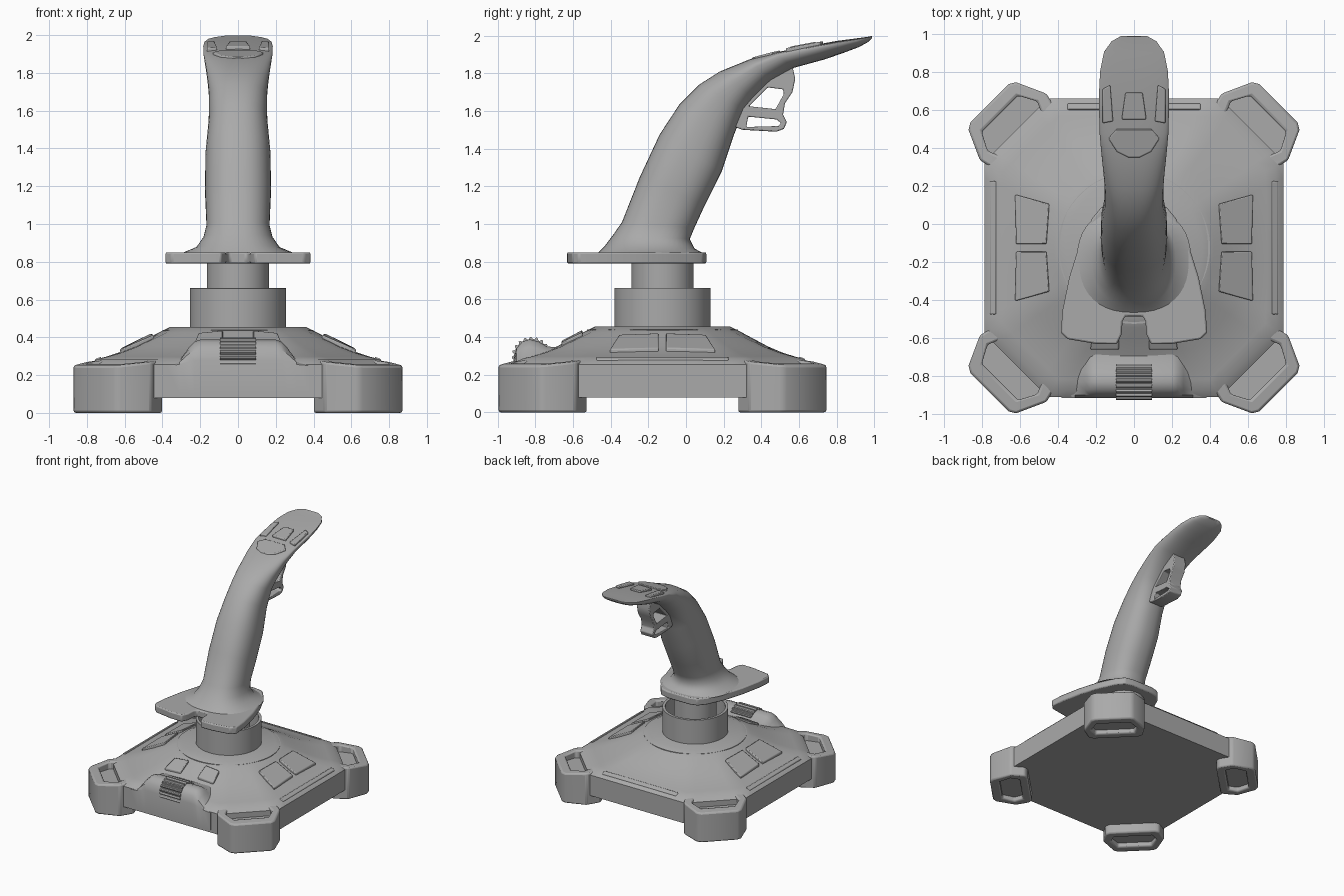
import bpy, bmesh, math
from mathutils import Matrix, Vector

default_cube = bpy.data.objects.get("Cube")
if default_cube:
    bpy.data.objects.remove(default_cube, do_unlink=True)

GREY = (0.4, 0.4, 0.4, 1.0)
material = bpy.data.materials.new("matte grey")
material.use_nodes = True
material.diffuse_color = GREY
shader = next(n for n in material.node_tree.nodes if n.type == "BSDF_PRINCIPLED")
shader.inputs["Base Color"].default_value = GREY
shader.inputs["Roughness"].default_value = 0.6

CENTER_Y = -0.125
HALF = 0.785
PLATEAU = 0.36
CENTER = Matrix.Translation((0, CENTER_Y, 0))


def finish(name, bm, bevel=0.0, angle=35):
    """Turn a bmesh into a clean, shaded object."""
    bmesh.ops.remove_doubles(bm, verts=bm.verts, dist=0.0001)
    bmesh.ops.recalc_face_normals(bm, faces=bm.faces)
    mesh = bpy.data.meshes.new(name)
    bm.to_mesh(mesh)
    bm.free()
    mesh.materials.append(material)
    obj = bpy.data.objects.new(name, mesh)
    bpy.context.collection.objects.link(obj)
    if bevel:
        mod = obj.modifiers.new("edge bevel", "BEVEL")
        mod.width = bevel
        mod.segments = 2
        mod.limit_method = "ANGLE"
        mod.angle_limit = math.radians(angle)
    bpy.ops.object.select_all(action="DESELECT")
    obj.select_set(True)
    bpy.context.view_layer.objects.active = obj
    bpy.ops.object.shade_smooth_by_angle(angle=math.radians(angle))
    return obj


def prism(loops, low, high, matrix=Matrix()):
    """Extrude a flat outline, with any further loops as holes."""
    curve = bpy.data.curves.new("outline", "CURVE")
    curve.dimensions = "2D"
    curve.fill_mode = "BOTH"
    curve.extrude = (high - low) / 2
    for loop in loops:
        spline = curve.splines.new("POLY")
        spline.points.add(len(loop) - 1)
        for point, (x, y) in zip(spline.points, loop):
            point.co = (x, y, 0, 1)
        spline.use_cyclic_u = True
    helper = bpy.data.objects.new("outline", curve)
    bpy.context.collection.objects.link(helper)
    graph = bpy.context.evaluated_depsgraph_get()
    mesh = bpy.data.meshes.new_from_object(helper.evaluated_get(graph))
    bm = bmesh.new()
    bm.from_mesh(mesh)
    bpy.data.objects.remove(helper, do_unlink=True)
    bpy.data.curves.remove(curve)
    bpy.data.meshes.remove(mesh)
    bm.transform(matrix @ Matrix.Translation((0, 0, (low + high) / 2)))
    bmesh.ops.remove_doubles(bm, verts=bm.verts, dist=0.0001)
    return bm


def loft(rings):
    """Bridge equal-length rings and cap both ends."""
    bm = bmesh.new()
    rows = [[bm.verts.new(co) for co in ring] for ring in rings]
    for a, b in zip(rows, rows[1:]):
        for i in range(len(a)):
            j = (i + 1) % len(a)
            bm.faces.new((a[i], a[j], b[j], b[i]))
    bm.faces.new(rows[0])
    bm.faces.new(rows[-1])
    return bm


def circle(radius, count=64):
    steps = [math.tau * i / count for i in range(count)]
    return [(radius * math.cos(a), radius * math.sin(a)) for a in steps]


def mirror_x(points):
    return points + [(-x, y) for x, y in reversed(points)]


def interp(table, value):
    for (a, u), (b, v) in zip(table, table[1:]):
        if value <= b:
            return u + (v - u) * max(0, value - a) / (b - a)
    return table[-1][1]


def draped(name, points, surface, lift):
    """Raised panel that follows a surface height."""
    rings = [[(x, y, surface(x, y) + dz) for x, y in points] for dz in (-0.03, lift)]
    return finish(name, loft(rings), 0.006)


# Base shell: chamfered square flowing up into a round plateau
SLOPE = [(PLATEAU, 0.455), (0.42, 0.425), (0.485, 0.39), (0.56, 0.35), (0.63, 0.32),
         (0.7, 0.297), (0.75, 0.284), (HALF, 0.255)]
CHAMFER = HALF * (1 + math.tan(math.radians(30)))


def outline_radius(angle):
    c, s = abs(math.cos(angle)), abs(math.sin(angle))
    return min(HALF / max(c, s), CHAMFER / (c + s))


def base_height(x, y):
    r, edge = math.hypot(x, y - CENTER_Y), outline_radius(math.atan2(y - CENTER_Y, x))
    return interp(SLOPE, HALF - (HALF - PLATEAU) * (edge - r) / (edge - PLATEAU))


def base_ring(d, z):
    t = (HALF - d) / (HALF - PLATEAU)
    ring = []
    for i in range(72):
        a = math.radians(i * 5)
        r = outline_radius(a) * (1 - t) + PLATEAU * t
        ring.append((r * math.cos(a), r * math.sin(a) + CENTER_Y, z))
    return ring


finish("base_shell", loft([base_ring(HALF, 0.08)] + [base_ring(d, z) for d, z in reversed(SLOPE)]))

# Corner feet with a pocket above and below
half_foot = [(0.41, 0.67), (0.40, 0.71), (0.46, 0.81), (0.62, 0.87), (0.66, 0.86)]
foot = half_foot + [(y, x) for x, y in reversed(half_foot)]
half_pocket = [(0.48, 0.70), (0.51, 0.77), (0.61, 0.80)]
pocket = half_pocket + [(y, x) for x, y in reversed(half_pocket)]
for k, corner in enumerate(("back_left", "back_right", "front_right", "front_left")):
    turn = CENTER @ Matrix.Rotation(k * math.pi / 2, 4, "Z")
    bm = prism([foot, pocket], 0, 0.285, turn)
    for v in bm.verts:
        if v.co.z > 0.2:
            reach = math.hypot(v.co.x, v.co.y - CENTER_Y)
            v.co.z -= 0.12 * max(0, reach - 0.8)
    finish(corner + "_foot", bm, 0.012)
    finish(corner + "_foot_pad", prism([pocket], 0.04, 0.21, turn))

# Collar tube and inner post
finish("collar_ring", prism([circle(0.4), circle(0.25)], 0.40, 0.44, CENTER))
finish("collar_tube", prism([circle(0.255), circle(0.232)], 0.44, 0.66, CENTER), 0.005)
finish("stick_post", prism([circle(0.165)], 0.44, 0.80, CENTER))

# Side buttons and rim strips, mirrored on both axes
button = [(0.46, 0.02), (0.62, 0.02), (0.625, 0.28), (0.445, 0.23)]
strip = [(0.725, -0.35), (0.758, -0.35), (0.758, 0.35), (0.725, 0.35)]
for side, sx in (("left", 1), ("right", -1)):
    for end, sy in (("back", 1), ("front", -1)):
        shape = [(x * sx, y * sy + CENTER_Y) for x, y in button]
        draped(f"{side}_{end}_button", shape, base_height, 0.018)
    shape = [(x * sx, y + CENTER_Y) for x, y in strip]
    draped(side + "_rim_strip", shape, base_height, 0.008)
    key = [(0.08 * sx, -0.55), (0.21 * sx, -0.55), (0.23 * sx, -0.66), (0.08 * sx, -0.66)]
    draped(side + "_front_key", key, base_height, 0.018)
draped("back_rim_strip", [(y, x + CENTER_Y) for x, y in strip], base_height, 0.008)

# Front housing with its ribbed wheel
hump = [(-0.60, 0.2), (-0.915, 0.1), (-0.915, 0.28), (-0.90, 0.34), (-0.87, 0.375),
        (-0.83, 0.388), (-0.78, 0.375), (-0.74, 0.35), (-0.68, 0.345), (-0.60, 0.33)]
half_sections = [(0.38, 0), (0.31, 0.2), (0.26, 0.7), (0.23, 0.92), (0.2, 1)]
sections = half_sections + [(-x, s) for x, s in reversed(half_sections)]
finish("wheel_housing", loft([[(x, y, z if z < 0.25 else 0.25 + (z - 0.25) * s)
                               for y, z in hump] for x, s in sections]))
SIDEWAYS = Matrix(((0, 0, 1, 0), (1, 0, 0, 0), (0, 1, 0, 0), (0, 0, 0, 1)))
ribs = []
for i in range(80):
    a, r = math.tau * i / 80, 0.105 if i % 4 < 2 else 0.094
    ribs.append((r * math.cos(a), r * math.sin(a)))
finish("ribbed_wheel", prism([ribs], -0.095, 0.095, Matrix.Translation((0, -0.82, 0.295)) @ SIDEWAYS))

# Hand rest plate with a front notch
rest = mirror_x([(0.045, -0.485), (0.06, -0.51), (0.065, -0.58), (0.09, -0.632), (0.2, -0.63),
                 (0.35, -0.605), (0.385, -0.57), (0.375, -0.45), (0.34, -0.28), (0.29, -0.12),
                 (0.22, 0.03), (0.17, 0.09), (0.1, 0.108)])
finish("hand_rest", prism([rest], 0.79, 0.85), 0.012)

# Grip: front edge (y, z), back edge (y, z), half width, place of the widest line
grip = [
    (-0.47, 0.845, 0.09, 0.845, 0.30, 0.5), (-0.43, 0.885, 0.045, 0.87, 0.22, 0.5),
    (-0.385, 0.945, 0.02, 0.92, 0.182, 0.5), (-0.34, 1.01, 0.045, 0.98, 0.167, 0.5),
    (-0.245, 1.25, 0.10, 1.10, 0.175, 0.5), (-0.14, 1.475, 0.19, 1.28, 0.172, 0.5),
    (-0.035, 1.635, 0.255, 1.475, 0.155, 0.5), (0.07, 1.74, 0.31, 1.61, 0.154, 0.5),
    (0.18, 1.81, 0.36, 1.67, 0.16, 0.45), (0.34, 1.875, 0.45, 1.76, 0.172, 0.33),
    (0.47, 1.91, 0.575, 1.83, 0.182, 0.2), (0.68, 1.95, 0.74, 1.875, 0.184, 0.12),
    (0.80, 1.972, 0.84, 1.91, 0.178, 0.12), (0.90, 1.985, 0.92, 1.94, 0.158, 0.12),
    (0.96, 1.993, 0.965, 1.965, 0.118, 0.12), (0.987, 1.998, 0.988, 1.986, 0.07, 0.12)]


def grip_ring(fy, fz, by, bz, width, widest):
    front, back = Vector((0, fy, fz)), Vector((0, by, bz))
    ring = []
    for i in range(40):
        c, s = math.cos(math.tau * i / 40), math.sin(math.tau * i / 40)
        bulge = math.copysign(abs(s) ** 0.85, s)
        depth = widest + bulge * (1 - widest if s > 0 else widest)
        point = front.lerp(back, depth)
        point.x = math.copysign(width * abs(c) ** 0.85, c)
        ring.append(point)
    return ring


finish("grip", loft([grip_ring(*row) for row in grip]), angle=50)

# Thumb controls on the head
head_line = [(row[0], row[1]) for row in grip]


def head_height(x, y):
    return interp(head_line, y)


draped("thumb_pad", mirror_x([(0.03, 0.35), (0.09, 0.38), (0.135, 0.45), (0.09, 0.5)]), head_height, 0.006)
draped("hat_switch", mirror_x([(0.065, 0.55), (0.045, 0.69)]), head_height, 0.016)
for side, sx in (("left", 1), ("right", -1)):
    panel = [(0.11 * sx, 0.54), (0.165 * sx, 0.53), (0.165 * sx, 0.71), (0.125 * sx, 0.73)]
    draped(side + "_head_panel", panel, head_height, 0.012)

# Trigger guard with two openings
guard = [(0.56, 1.86), (0.58, 1.77), (0.565, 1.70), (0.525, 1.64), (0.515, 1.58), (0.535, 1.54),
         (0.52, 1.505), (0.48, 1.49), (0.30, 1.50), (0.22, 1.53), (0.23, 1.62), (0.36, 1.78)]
upper_gap = [(0.335, 1.625), (0.435, 1.725), (0.515, 1.715), (0.52, 1.69), (0.475, 1.61)]
lower_gap = [(0.33, 1.57), (0.48, 1.555), (0.505, 1.535), (0.49, 1.52), (0.32, 1.515)]
finish("trigger", prism([guard, upper_gap, lower_gap], -0.06, 0.06, SIDEWAYS), 0.006)
